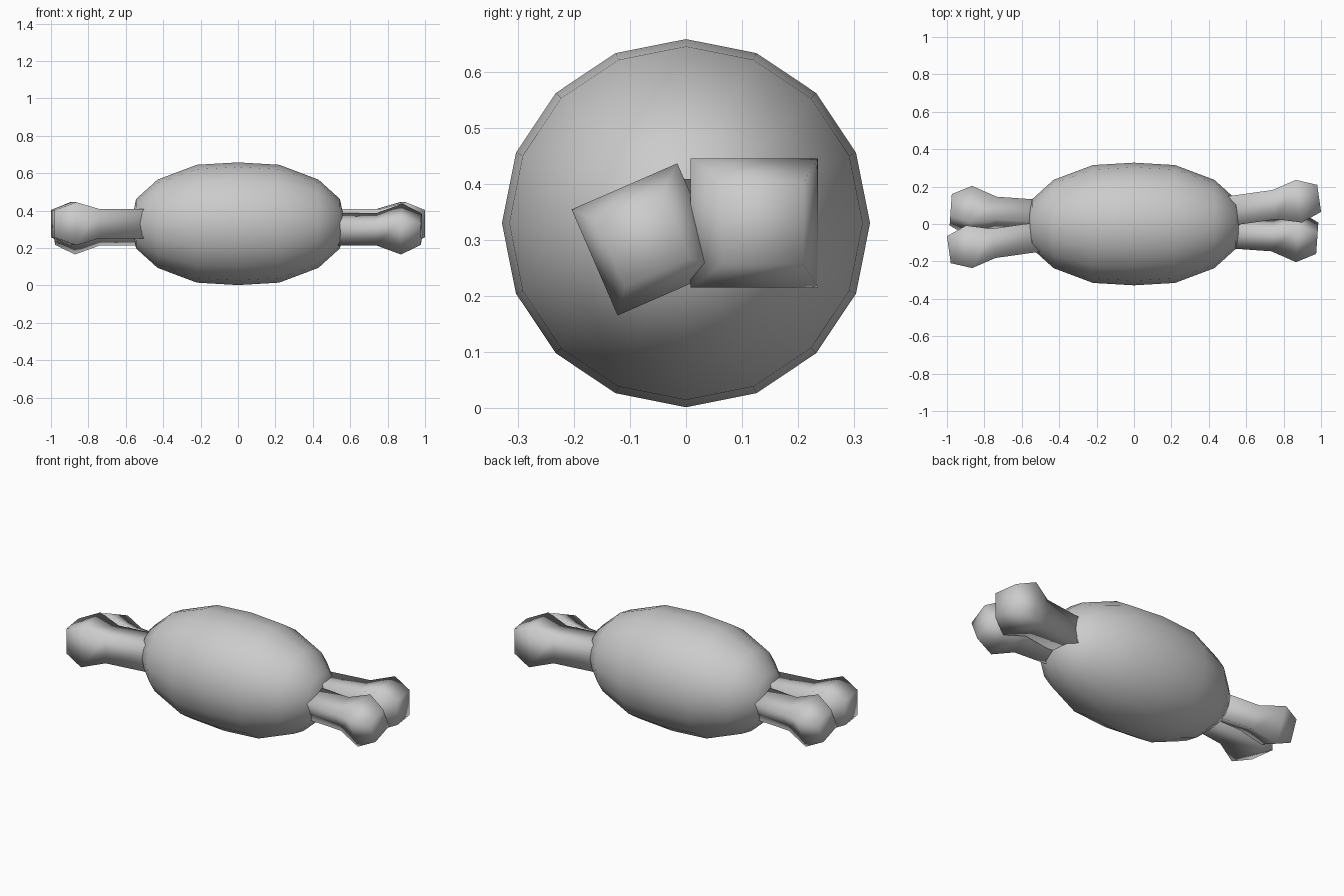
import bpy, math
from mathutils import Matrix, Vector

if "Cube" in bpy.data.objects:
    bpy.data.objects.remove(bpy.data.objects["Cube"])


def lathe(name, profile, sides, phase, matrix):
    """Sweep (x, radius) points around the x axis; radius 0 makes a pole."""
    verts, faces, rings = [], [], []
    for x, r in profile:
        n = 1 if r == 0 else sides
        rings.append([len(verts) + i for i in range(n)])
        for i in range(n):
            a = phase + math.tau * i / sides
            verts.append(matrix @ Vector((x, r * math.cos(a), r * math.sin(a))))
    for a, b in zip(rings, rings[1:]):
        for i in range(sides):
            j = (i + 1) % sides
            quad = [a[i % len(a)], b[i % len(b)], b[j % len(b)], a[j % len(a)]]
            faces.append(list(dict.fromkeys(quad))[::-1])
    for ring, flip in ((rings[0], True), (rings[-1], False)):
        if len(ring) > 1:
            faces.append(ring[::-1] if flip else ring)
    mesh = bpy.data.meshes.new(name)
    mesh.from_pydata(verts, [], faces)
    mesh.shade_smooth()
    obj = bpy.data.objects.new(name, mesh)
    bpy.context.collection.objects.link(obj)
    return obj


# plump rounded body, 16 sides around the long axis
half = [(0.22, 0.315), (0.43, 0.236), (0.545, 0.132), (0.572, 0)]
body = [(-x, r) for x, r in reversed(half)] + [(0, 0.328)] + half
lathe("meat_body", body, 16, 0, Matrix.Translation((0, 0, 0.33)))

# square-section bones; profile runs back from the blunt outer end at x = 0
thick = [(-0.56, 0.079), (-0.24, 0.079), (-0.11, 0.115), (0, 0.073)]
thin = [(-0.54, 0.066), (-0.24, 0.066), (-0.105, 0.103), (0, 0.064)]


def bone(name, profile, end, yaw, roll, turn):
    m = (Matrix.Rotation(turn, 4, 'Z') @ Matrix.Translation(end)
         @ Matrix.Rotation(math.radians(yaw), 4, 'Z')
         @ Matrix.Rotation(math.radians(roll), 4, 'X'))
    prof = [(x, h * math.sqrt(2)) for x, h in profile]
    lathe(name, prof, 4, math.pi / 4, m)


# one thick and one thin bone per end, turned half round for the other side
for side, turn in (("right", 0), ("left", math.pi)):
    bone("thick_bone_" + side, thick, (0.99, 0.137, 0.33), 8, 0, turn)
    bone("thin_bone_" + side, thin, (0.98, -0.076, 0.301), -4, 23.5, turn)
